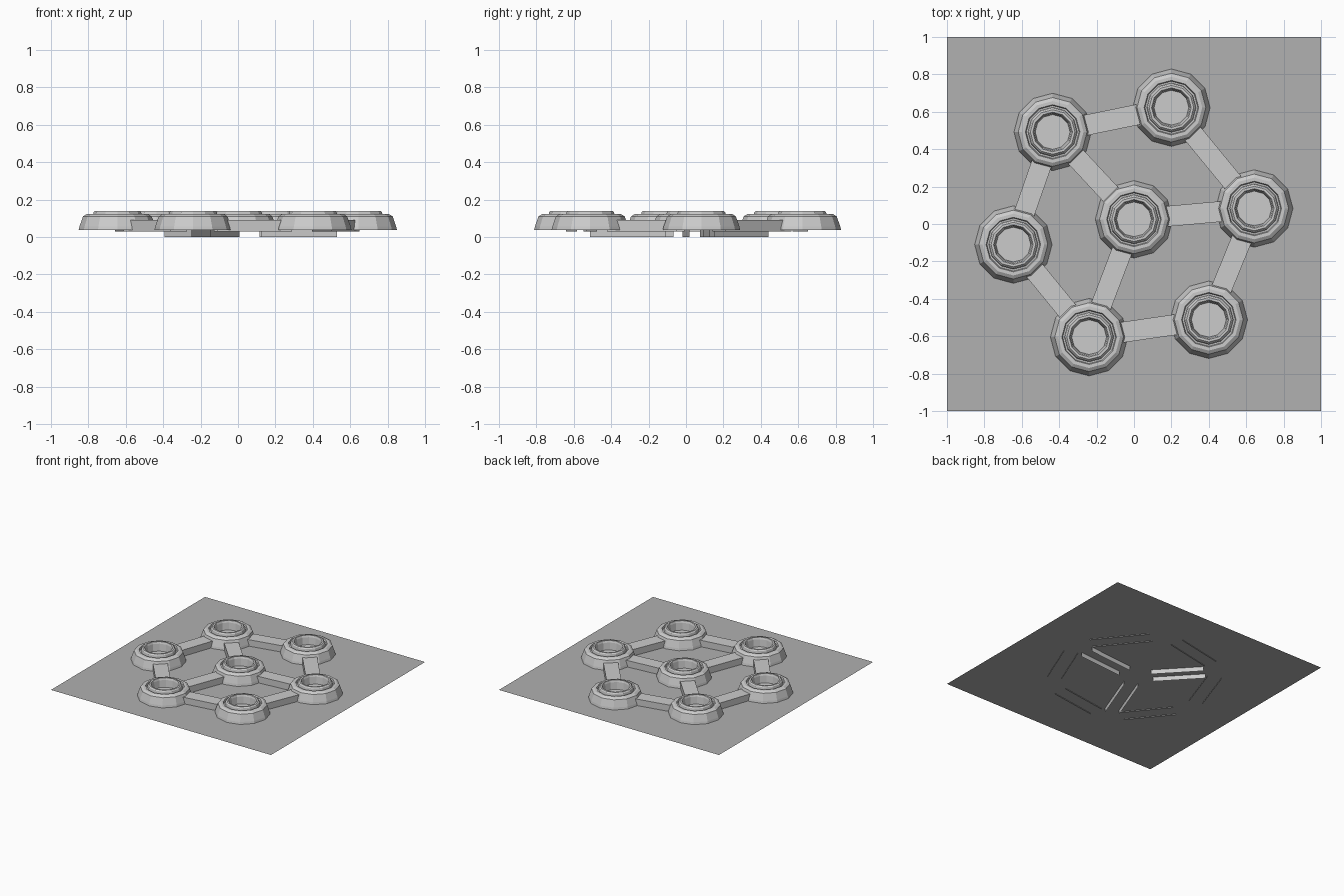
import bpy, bmesh, math
from mathutils import Vector

if "Cube" in bpy.data.objects:
    bpy.data.objects.remove(bpy.data.objects["Cube"])

BASE_Z = 0.037
SIDES = 12

def make_object(name, bm):
    mesh = bpy.data.meshes.new(name)
    bm.to_mesh(mesh)
    bm.free()
    obj = bpy.data.objects.new(name, mesh)
    bpy.context.collection.objects.link(obj)
    return obj

# Square base sheet
bm = bmesh.new()
bm.faces.new([bm.verts.new((x, y, BASE_Z)) for x, y in ((-1, -1), (1, -1), (1, 1), (-1, 1))])
base = make_object("base_sheet", bm)
mat = bpy.data.materials.new("dark_grey")
mat.diffuse_color = (0.44, 0.44, 0.44, 1)
mat.use_nodes = True
mat.node_tree.nodes["Principled BSDF"].inputs["Base Color"].default_value = mat.diffuse_color
base.data.materials.append(mat)

# Stepped pad profile (radius, height), outside to inside
PROFILE = [(0.207, 0.037), (0.203, 0.055), (0.184, 0.110), (0.165, 0.122),
           (0.146, 0.122), (0.141, 0.108), (0.132, 0.108), (0.127, 0.132),
           (0.119, 0.140), (0.106, 0.140), (0.100, 0.125), (0.093, 0.068)]

def pad_mesh():
    bm = bmesh.new()
    rings = []
    for r, z in PROFILE:
        angles = [2 * math.pi * i / SIDES for i in range(SIDES)]
        rings.append([bm.verts.new((r * math.cos(a), r * math.sin(a), z)) for a in angles])
    for lower, upper in zip(rings, rings[1:]):
        for i in range(SIDES):
            j = (i + 1) % SIDES
            bm.faces.new((lower[i], lower[j], upper[j], upper[i]))
    bm.faces.new(rings[-1])
    return bm

# Seven round pads
PADS = {"center": (0.0, 0.025), "back_left": (-0.435, 0.492), "back": (0.20, 0.622),
        "right": (0.643, 0.083), "front_right": (0.40, -0.512),
        "front": (-0.24, -0.605), "left": (-0.645, -0.11)}
first = None
for name, (x, y) in PADS.items():
    if first is None:
        first = make_object("pad_" + name, pad_mesh())
        obj = first
    else:
        obj = bpy.data.objects.new("pad_" + name, first.data)
        bpy.context.collection.objects.link(obj)
    obj.location = (x, y, 0)

# Connecting bars: open channels with a top and two side walls
def bar(a, b, bottom, top=0.09, half=0.055, inset=0.12):
    p, q = Vector(PADS[a]), Vector(PADS[b])
    d = (q - p).normalized()
    n = Vector((-d.y, d.x)) * half
    section = [(-n, bottom), (-n, top), (n, top), (n, bottom)]
    bm = bmesh.new()
    start, end = ([bm.verts.new((*(c + o), z)) for o, z in section]
                  for c in (p + d * inset, q - d * inset))
    for i in range(3):
        bm.faces.new((start[i], end[i], end[i + 1], start[i + 1]))
    make_object(f"bar_{a}_to_{b}", bm)

loop = ["back_left", "back", "right", "front_right", "front", "left"]
for a, b in zip(loop, loop[1:] + loop[:1]):
    bar(a, b, 0.03)
for b in ("back_left", "right", "front"):
    bar("center", b, 0.0)
